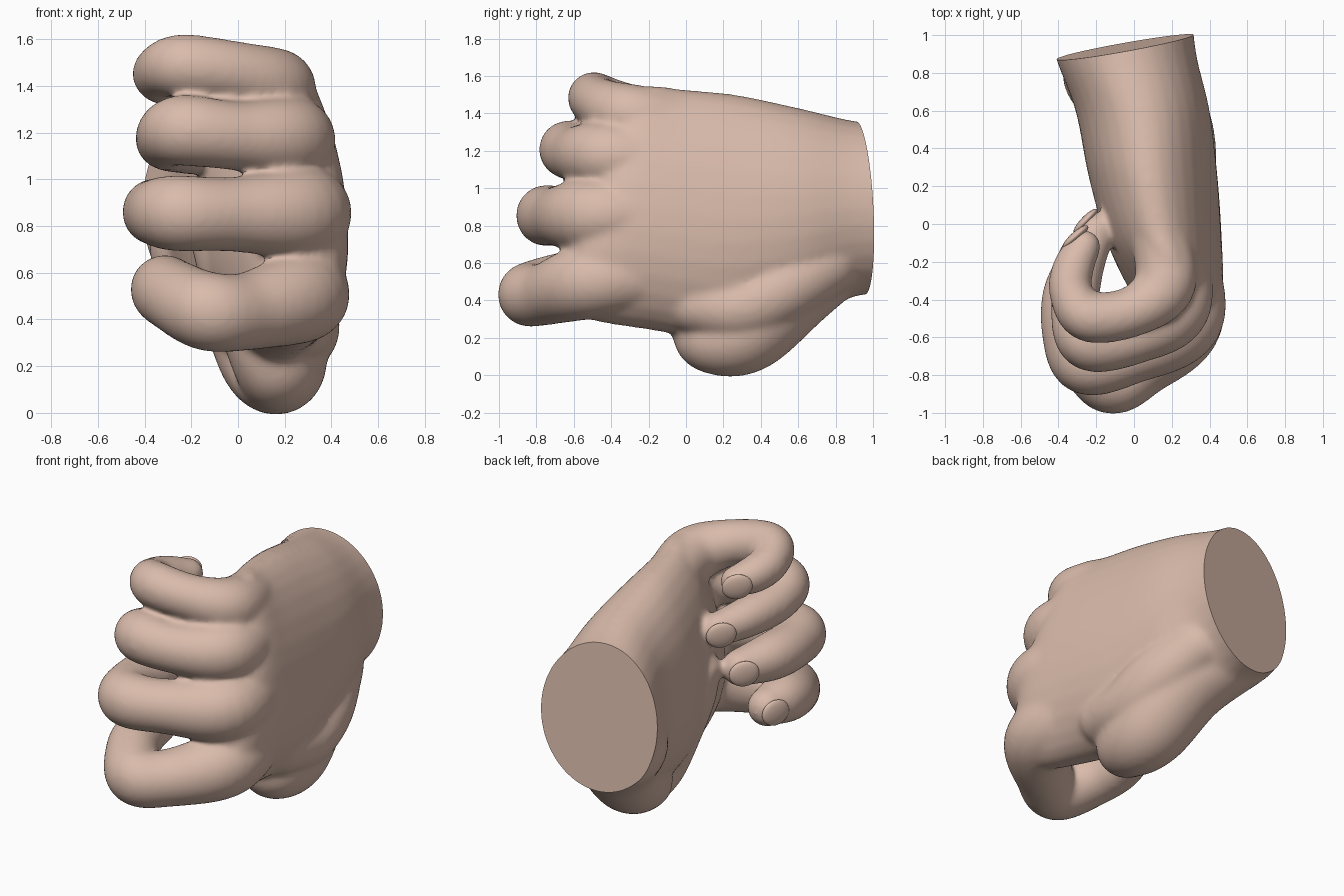
import bpy
import bmesh
import math
from mathutils import Vector, Matrix

cube = bpy.data.objects.get("Cube")
if cube:
    bpy.data.objects.remove(cube, do_unlink=True)

skin = bpy.data.materials.new("skin")
skin.use_nodes = True
skin.diffuse_color = (0.7, 0.5, 0.41, 1)
skin.node_tree.nodes["Principled BSDF"].inputs["Base Color"].default_value = skin.diffuse_color

SIDES = 32


def make_object(name, bm):
    mesh = bpy.data.meshes.new(name)
    bm.to_mesh(mesh)
    bm.free()
    mesh.materials.append(skin)
    obj = bpy.data.objects.new(name, mesh)
    bpy.context.collection.objects.link(obj)
    return obj


def smooth_shade(obj):
    bpy.ops.object.select_all(action="DESELECT")
    obj.select_set(True)
    bpy.context.view_layer.objects.active = obj
    bpy.ops.object.shade_smooth_by_angle(angle=math.radians(50))


def spline(points, steps=8):
    """Catmull-Rom interpolation of equal-length tuples."""
    pts = [Vector(p) for p in points]
    pts = [pts[0] * 2 - pts[1]] + pts + [pts[-1] * 2 - pts[-2]]
    out = []
    for a, b, c, d in zip(pts, pts[1:], pts[2:], pts[3:]):
        for i in range(steps):
            t = i / steps
            out.append((b * 2 + (c - a) * t + (a * 2 - b * 5 + c * 4 - d) * t * t
                        + (b * 3 - a - c * 3 + d) * t ** 3) / 2)
    return out + [pts[-2]]


def loft(bm, rings):
    """Skin a list of closed rings and cap both ends."""
    loops = [[bm.verts.new(p) for p in ring] for ring in rings]
    for r, s in zip(loops, loops[1:]):
        for i in range(len(r)):
            j = (i + 1) % len(r)
            bm.faces.new((r[i], r[j], s[j], s[i]))
    bm.faces.new(loops[0][::-1])
    bm.faces.new(loops[-1])


def digit(bm, points):
    """Round tube through (x, y, z, radius) points with ball ends."""
    path = spline(points)
    rings = []
    for i, p in enumerate(path):
        d = (path[min(i + 1, len(path) - 1)] - path[max(i - 1, 0)]).xyz.normalized()
        frame = d.to_track_quat("Z", "Y")
        rings.append([p.xyz + frame @ Vector((math.cos(a), math.sin(a), 0)) * p.w
                      for a in (math.tau * k / SIDES for k in range(SIDES))])
    loft(bm, rings)
    for p in (path[0], path[-1]):
        bmesh.ops.create_uvsphere(bm, u_segments=24, v_segments=16, radius=p.w,
                                  matrix=Matrix.Translation(p.xyz))


# Palm stations: y, x min, x max, z min, z max, back-of-hand shear, forward lean
palm = [
    (1.2, -.48, .3, .44, 1.33, 0, 0),
    (.9, -.42, .33, .42, 1.36, 0, 0),
    (.6, -.31, .40, .28, 1.43, -.03, 0),
    (.25, -.24, .44, .18, 1.5, -.07, .03),
    (-.1, -.14, .46, .24, 1.53, -.1, .12),
    (-.33, -.02, .46, .29, 1.55, -.12, .25),
    (-.45, .08, .42, .36, 1.52, -.12, .32),
    (-.52, .18, .34, .5, 1.4, -.12, .34),
]

# Digit paths: x, y, z, radius
fingers = {
    "little": [(.13, -.02, 1.36, .15), (.165, -.31, 1.395, .165), (0, -.46, 1.455, .135),
               (-.24, -.49, 1.487, .135), (-.335, -.36, 1.46, .115),
               (-.32, -.23, 1.43, .11), (-.265, -.12, 1.41, .09)],
    "ring": [(.22, -.1, 1.15, .16), (.225, -.44, 1.175, .18), (0, -.595, 1.185, .148),
             (-.24, -.625, 1.21, .152), (-.31, -.46, 1.175, .13),
             (-.28, -.24, 1.15, .12), (-.2, -.04, 1.12, .1)],
    "middle": [(.26, -.15, .86, .18), (.27, -.51, .855, .2), (-.02, -.69, .85, .16),
               (-.26, -.74, .855, .163), (-.345, -.56, .86, .145),
               (-.34, -.36, .86, .14), (-.27, -.16, .85, .11)],
    "index": [(.25, -.15, .53, .17), (.27, -.52, .5, .2), (.04, -.75, .435, .167),
              (-.13, -.835, .435, .17), (-.27, -.67, .5, .155),
              (-.315, -.52, .53, .147), (-.31, -.37, .53, .115)],
}
thumb = [(-.12, .8, .7, .26), (.07, .56, .49, .26), (.15, .32, .245, .235),
         (.16, .14, .195, .19), (.11, .07, .25, .15), (.03, .04, .44, .14),
         (-.06, .01, .68, .13), (-.12, -.01, .86, .1)]
thumb_web = [(.14, .75, .6, .18), (.23, .5, .45, .19), (.25, .28, .36, .185), (.25, .05, .38, .16)]

# Assemble the hand
bm = bmesh.new()
rings = []
for y, x0, x1, z0, z1, shear, lean in spline(palm):
    cx, cz, rx, rz = (x0 + x1) / 2, (z0 + z1) / 2, (x1 - x0) / 2, (z1 - z0) / 2
    ring = []
    for k in range(SIDES):
        a = math.tau * k / SIDES
        dz = math.sin(a) * rz
        back = (1 + math.cos(a)) / 2
        ring.append((cx + math.cos(a) * rx + shear * dz * back, y + lean * dz, cz + dz))
    rings.append(ring)
loft(bm, rings)
for path in list(fingers.values()) + [thumb, thumb_web]:
    digit(bm, path)
bmesh.ops.recalc_face_normals(bm, faces=bm.faces)
hand = make_object("hand", bm)

# Fuse the parts into one soft skin
remesh = hand.modifiers.new("fuse", "REMESH")
remesh.mode = "VOXEL"
remesh.voxel_size = 0.016
soften = hand.modifiers.new("soften", "SMOOTH")
soften.factor = 0.5
soften.iterations = 18
bm = bmesh.new()
bm.from_object(hand, bpy.context.evaluated_depsgraph_get())
hand.modifiers.clear()

# Flat cut at the wrist
bmesh.ops.bisect_plane(bm, geom=bm.verts[:] + bm.edges[:] + bm.faces[:],
                       plane_co=(0, .945, .9), plane_no=(-.18, 1, .05), clear_outer=True)
bmesh.ops.holes_fill(bm, edges=[e for e in bm.edges if e.is_boundary], sides=0)
bmesh.ops.recalc_face_normals(bm, faces=bm.faces)
bm.to_mesh(hand.data)
bm.free()
smooth_shade(hand)

# Fingernails
for name, path in fingers.items():
    tip, before = Vector(path[-1]), Vector(path[-2])
    along = (tip - before).xyz.normalized()
    out = along.cross(Vector((0, 0, -1))).normalized()
    if out.x > 0:
        out.negate()
    normal = (out + along * .4).normalized()
    length = (along - normal * along.dot(normal)).normalized()
    side = normal.cross(length)
    turn = Matrix((length, side, normal)).transposed().to_4x4()
    place = Matrix.Translation(tip.xyz + normal * (tip.w - .022))
    bm = bmesh.new()
    bmesh.ops.create_uvsphere(bm, u_segments=24, v_segments=12, radius=1,
                              matrix=place @ turn @ Matrix.Diagonal((.09, .08, .026, 1)))
    smooth_shade(make_object(name + "_fingernail", bm))
